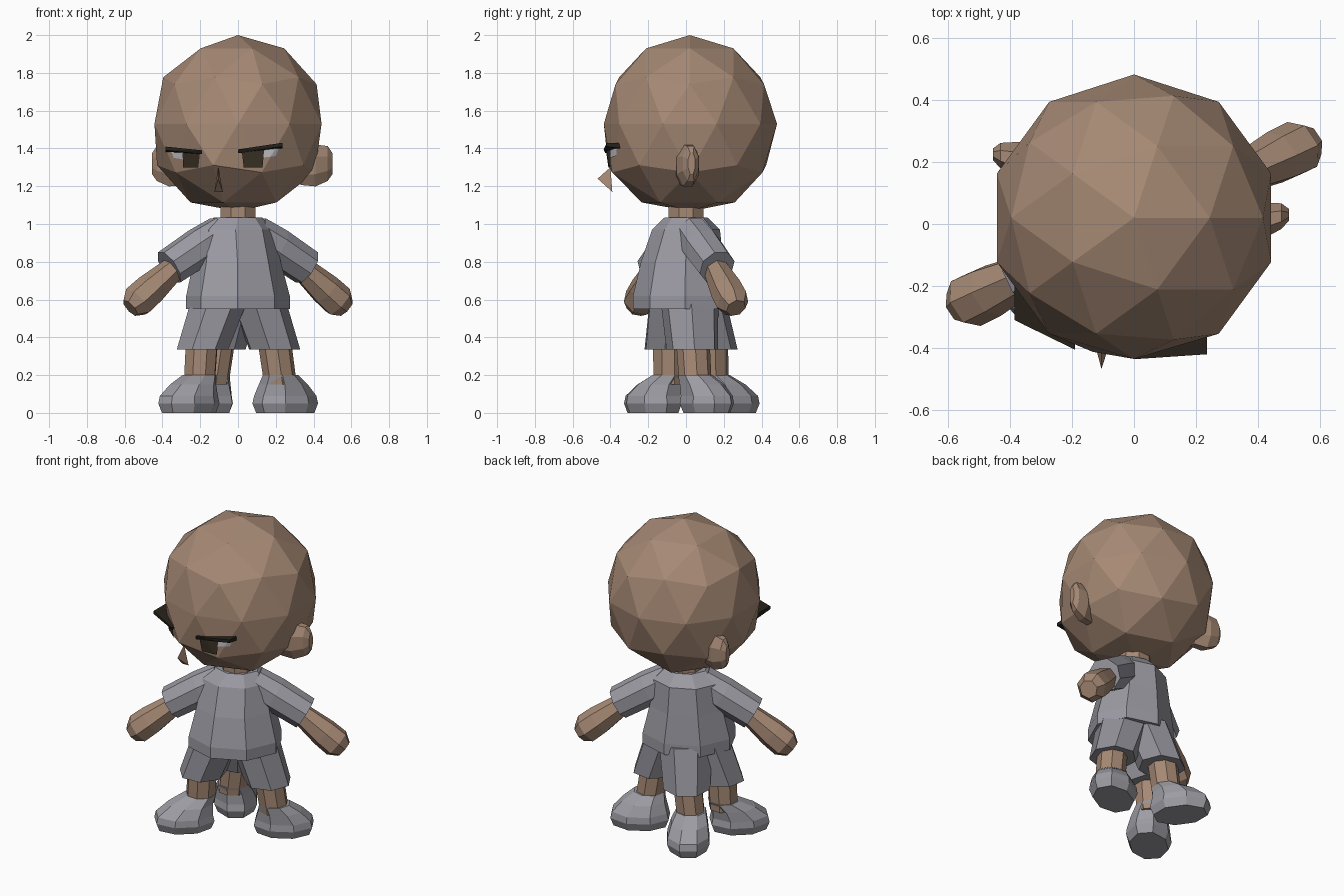
import bpy, bmesh, math
from mathutils import Vector
from mathutils.bvhtree import BVHTree

if "Cube" in bpy.data.objects:
    bpy.data.objects.remove(bpy.data.objects["Cube"])


def material(name, r, g, b):
    m = bpy.data.materials.new(name)
    m.diffuse_color = (r, g, b, 1)
    m.use_nodes = True
    m.node_tree.nodes["Principled BSDF"].inputs["Base Color"].default_value = m.diffuse_color
    return m


SKIN = material("skin", .38, .25, .175)
SHIRT = material("shirt grey", .33, .325, .365)
SHORTS = material("shorts grey", .29, .285, .32)
SHOE = material("shoe grey", .34, .335, .37)
WHITE = material("eye white", .58, .58, .62)
PUPIL = material("pupil brown", .045, .033, .02)
BROW = material("brow dark", .02, .016, .01)


def finish(name, bm, mat):
    bmesh.ops.recalc_face_normals(bm, faces=bm.faces)
    me = bpy.data.meshes.new(name)
    bm.to_mesh(me)
    bm.free()
    me.materials.append(mat)
    ob = bpy.data.objects.new(name, me)
    bpy.context.collection.objects.link(ob)
    return ob


def loft(name, rings, n, mat, u=(1, 0, 0), v=(0, 1, 0), turn=.5):
    """Closed loft through elliptical rings (x, y, z, radius_u, radius_v)."""
    bm = bmesh.new()
    u, v = Vector(u), Vector(v)
    loops = []
    for x, y, z, a, b in rings:
        loops.append([bm.verts.new(Vector((x, y, z)) + u * a * math.cos(t) + v * b * math.sin(t))
                      for t in [(i + turn) * 2 * math.pi / n for i in range(n)]])
    for p, q in zip(loops, loops[1:]):
        for i in range(n):
            j = (i + 1) % n
            bm.faces.new((p[i], p[j], q[j], q[i]))
    bm.faces.new(loops[0][::-1])
    bm.faces.new(loops[-1])
    return finish(name, bm, mat)


def limb(name, a, b, stations, n, mat):
    """Round loft from a to b; stations are (fraction, radius)."""
    a, b = Vector(a), Vector(b)
    d = (b - a).normalized()
    u = d.cross(Vector((0, 0, 1))).normalized()
    v = d.cross(u)
    return loft(name, [(*a.lerp(b, f), r, r) for f, r in stations], n, mat, u, v)


def hull(name, pts, mat):
    bm = bmesh.new()
    for p in pts:
        bm.verts.new(p)
    bmesh.ops.convex_hull(bm, input=bm.verts)
    return finish(name, bm, mat)


# Head: faceted ball with a fuller jaw in front
bm = bmesh.new()
bmesh.ops.create_icosphere(bm, subdivisions=2, radius=1)
for w in bm.verts:
    x, y, z = w.co
    if z < 0:
        k = 1.1 if y < 0 else 1.03
        x, y = x * 1.03, y * k
        z = max(z * 1.04, -.985)
    w.co = (x * .465, y * .462 + .02, z * .47 + 1.53)
    w.co.y = max(w.co.y, -.435)
bm.normal_update()
surface = BVHTree.FromBMesh(bm)
finish("head", bm, SKIN)


def on_face(x, z, out=.006):
    hit = surface.ray_cast(Vector((x, -2, z)), Vector((0, 1, 0)))[0]
    return Vector((x, (hit.y if hit else -.3) - out, z))


def plate(name, c, mat, out):
    """Thin patch wrapped on the face; corners (x, z) go around."""
    bm = bmesh.new()
    c = [Vector(p) for p in c]
    n = 8
    grid = [[bm.verts.new(on_face(*c[0].lerp(c[1], i / n).lerp(c[3].lerp(c[2], i / n), j / n), out))
             for i in range(n + 1)] for j in range(n + 1)]
    for j in range(n):
        for i in range(n):
            bm.faces.new((grid[j][i], grid[j][i + 1], grid[j + 1][i + 1], grid[j + 1][i]))
    return finish(name, bm, mat)


# Eyes
plate("right_pupil", [(.03, 1.30), (.13, 1.30), (.14, 1.41), (.02, 1.39)], PUPIL, .010)
plate("right_eye_white", [(.12, 1.35), (.20, 1.36), (.225, 1.42), (.12, 1.41)], WHITE, .006)
plate("left_pupil", [(-.29, 1.30), (-.21, 1.30), (-.20, 1.39), (-.295, 1.40)], PUPIL, .010)
plate("left_eye_white", [(-.34, 1.35), (-.28, 1.34), (-.28, 1.40), (-.36, 1.40)], WHITE, .006)


# Brows: wedges standing out at the outer corner
def brow(name, xi, zi, xo, zo, tip_y):
    hull(name, [on_face(xi, zi, .02), on_face(xi, zi - .02, .015), on_face(xi, zi, -.01),
                (xo, tip_y, zo), (xo, tip_y, zo - .02),
                on_face(xo, zo, -.01), on_face(xo, zo - .03, -.01)], BROW)


brow("right_brow", 0, 1.395, .235, 1.43, -.42)
brow("left_brow", -.19, 1.39, -.385, 1.41, -.31)

# Nose
hull("nose", [(-.105, -.468, 1.24), (-.125, -.39, 1.17), (-.08, -.39, 1.17), (-.105, -.40, 1.30)], SKIN)

# Ears
for name, x, y, s in (("right_ear", .42, .01, 1), ("left_ear", -.375, .205, -1)):
    loft(name, [(x - s * .09, y - .02, 1.29, .05, .09), (x - s * .01, y, 1.31, .065, .12),
                (x + s * .055, y + .015, 1.32, .045, .10), (x + s * .08, y + .02, 1.32, .02, .06)],
         8, SKIN, (0, 1, 0), (0, 0, 1))

# Neck
loft("neck", [(0, 0, .98, .1, .1), (0, 0, 1.12, .1, .1)], 8, SKIN)

# Shirt body, turned with the shoulders
ang = math.radians(25)
side = (math.cos(ang), math.sin(ang), 0)
fore = (-math.sin(ang), math.cos(ang), 0)
loft("shirt", [(0, -.03, .55, .28, .245), (0, -.03, .62, .28, .245), (-.005, -.02, .80, .235, .215),
               (-.01, 0, .97, .205, .175), (0, 0, 1.035, .13, .11)], 8, SHIRT, side, fore)

# Arms and sleeves
for name, s in (("right", 1), ("left", -1)):
    limb(name + "_sleeve", (s * .09, s * .03, .955), (s * .365, s * .165, .77),
         [(0, .095), (.4, .105), (1, .1)], 8, SHIRT)
    limb(name + "_arm", (s * .2, s * .09, .89), (s * .57, s * .265, .555),
         [(0, .06), (.4, .067), (.72, .088), (.9, .09), (1.0, .055)], 7, SKIN)

# Three legs: hip, knee hem, ankle, foot centre and foot direction
legs = (("right", (.1, .02), (.19, .035), (.225, .05), (.25, .11), 30),
        ("left", (-.1, -.05), (-.19, -.09), (-.205, -.09), (-.26, -.175), 222),
        ("back", (-.04, .06), (-.1, .135), (-.135, .14), (-.17, .22), 125))
for name, hip, hem, ankle, foot, deg in legs:
    a = math.radians(deg)
    u, v = (math.cos(a), math.sin(a), 0), (-math.sin(a), math.cos(a), 0)
    loft(name + "_shorts", [(*hip, .60, .15, .16), (*hem, .335, .14, .14)], 7, SHORTS, u, v)
    loft(name + "_leg", [(*hem, .40, .09, .09), (*ankle, .15, .087, .087)], 8, SKIN, u, v)
    mid = [(foot[i] * .6 + ankle[i] * .4) for i in (0, 1)]
    loft(name + "_shoe", [(*foot, 0, .165, .115), (*foot, .05, .185, .135), (*foot, .09, .175, .13),
                          (*mid, .15, .135, .115), (*ankle, .20, .095, .092)], 8, SHOE, u, v)
